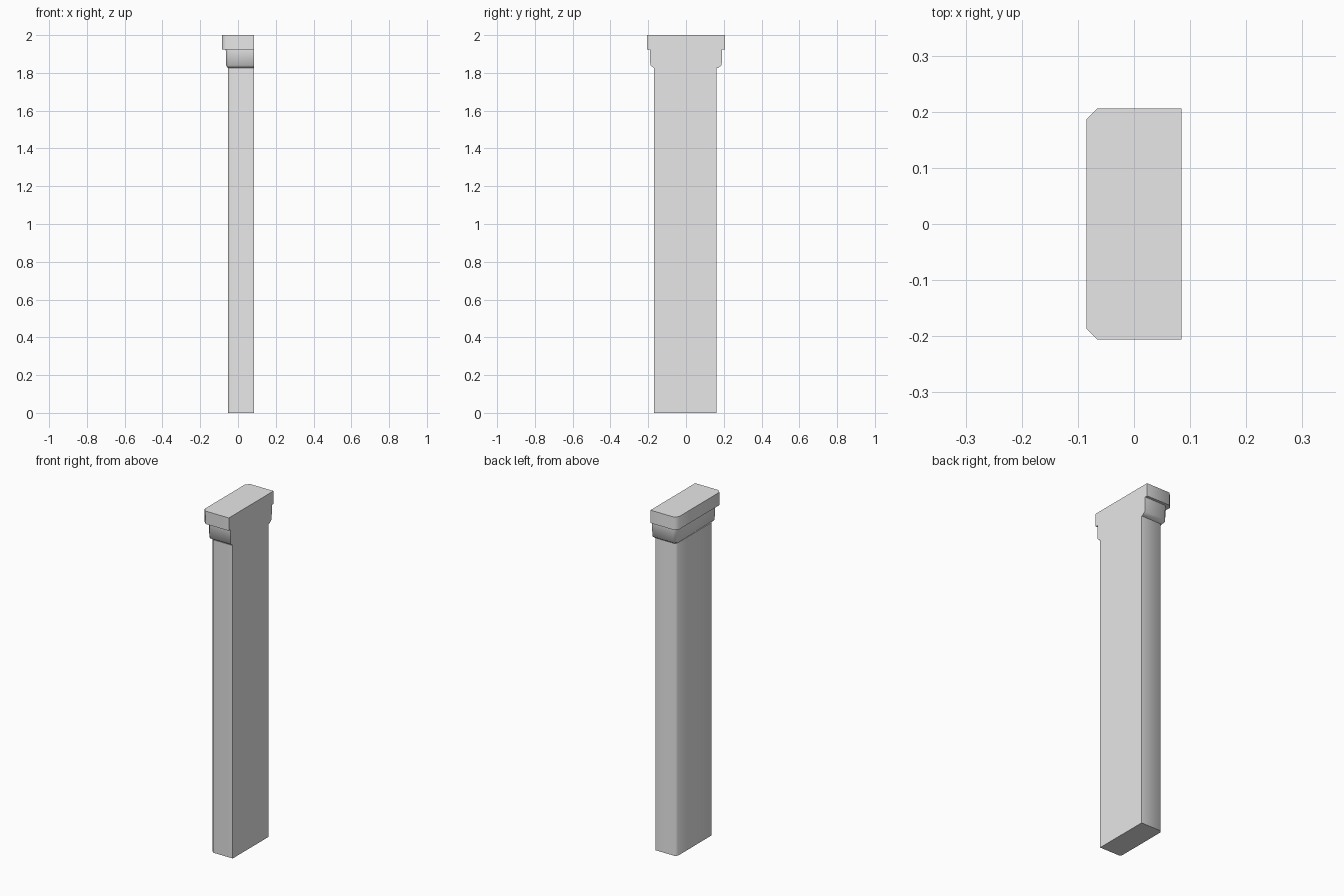
import bpy, bmesh, math

cube = bpy.data.objects.get("Cube")
if cube:
    bpy.data.objects.remove(cube)

BACK = 0.085  # flat wall side shared by every part

stone = bpy.data.materials.new("plain grey")
stone.use_nodes = True
stone.diffuse_color = (0.8, 0.8, 0.8, 1)
stone.node_tree.nodes["Principled BSDF"].inputs["Base Color"].default_value = (0.8, 0.8, 0.8, 1)


def ring(bm, z, x, half, cut, shift):
    """Rectangle with the two corners on the -x side chamfered."""
    outline = [(BACK, -half), (BACK, half), (x + cut, half),
               (x, half - cut), (x, cut - half), (x + cut, -half)]
    return [bm.verts.new((px, py + shift, z)) for px, py in outline]


def loft(name, sections, shift=0):
    bm = bmesh.new()
    rings = [ring(bm, *s, shift) for s in sections]
    for low, high in zip(rings, rings[1:]):
        for i in range(len(low)):
            j = (i + 1) % len(low)
            bm.faces.new((low[i], low[j], high[j], high[i]))
    bm.faces.new(rings[0][::-1])
    bm.faces.new(rings[-1])
    bmesh.ops.recalc_face_normals(bm, faces=bm.faces)
    mesh = bpy.data.meshes.new(name)
    bm.to_mesh(mesh)
    bm.free()
    mesh.materials.append(stone)
    obj = bpy.data.objects.new(name, mesh)
    bpy.context.collection.objects.link(obj)
    bpy.ops.object.select_all(action='DESELECT')
    obj.select_set(True)
    bpy.context.view_layer.objects.active = obj
    bpy.ops.object.shade_smooth_by_angle(angle=math.radians(60))


# Each section: height, -x side, half width, corner chamfer
loft("shaft", [(0, -0.053, 0.166, 0.012), (1.825, -0.053, 0.166, 0.012)], -0.004)
loft("collar", [(1.825, -0.053, 0.168, 0.012),
                (1.84, -0.063, 0.189, 0.015),
                (1.925, -0.065, 0.191, 0.015)])
loft("cap", [(1.925, -0.085, 0.206, 0.02), (2, -0.085, 0.206, 0.02)])
